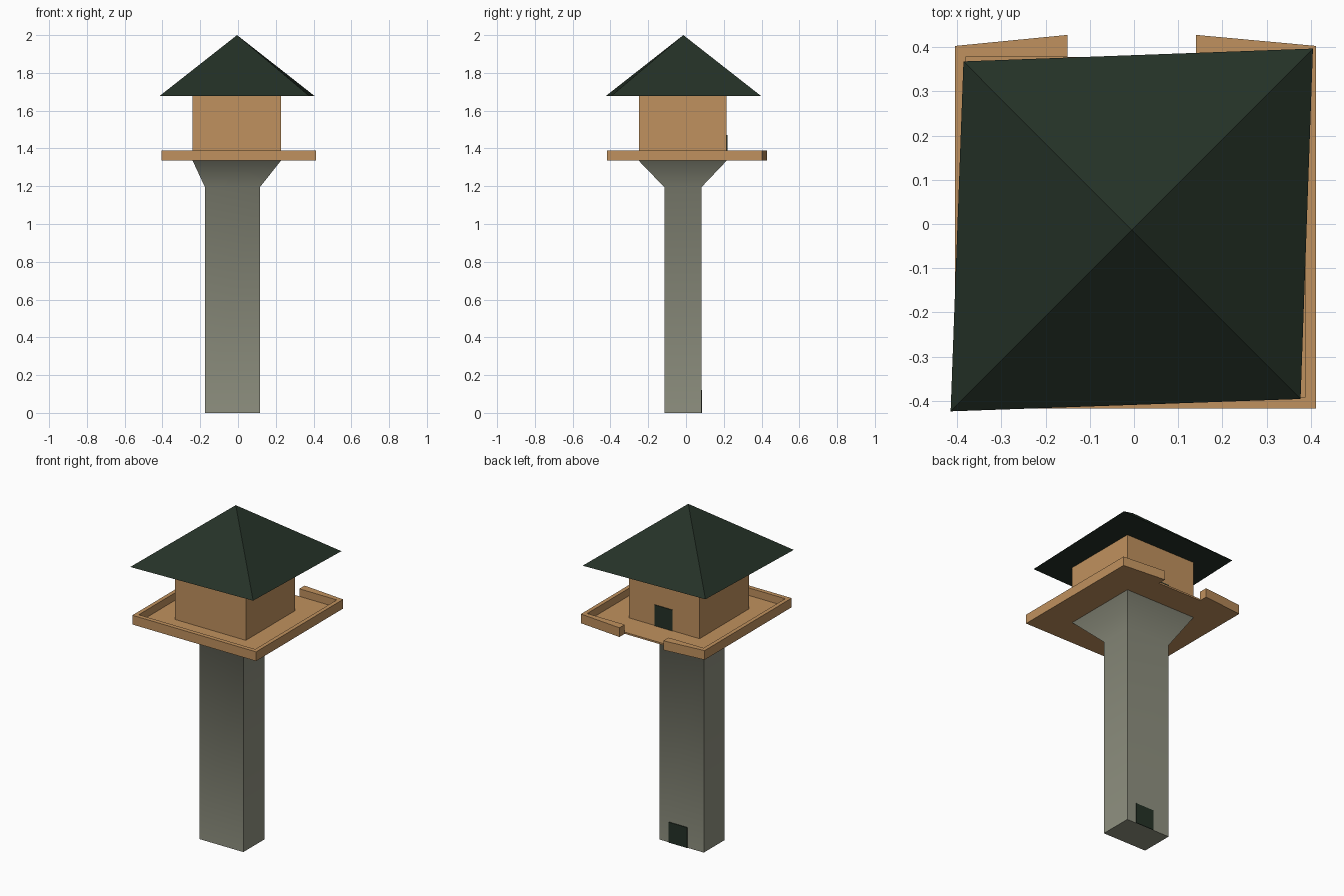
import bpy, bmesh, math

if "Cube" in bpy.data.objects:
    bpy.data.objects.remove(bpy.data.objects["Cube"])

def material(name, rgb):
    m = bpy.data.materials.new(name)
    m.diffuse_color = (*rgb, 1)
    m.use_nodes = True
    m.node_tree.nodes["Principled BSDF"].inputs["Base Color"].default_value = m.diffuse_color
    return m

STONE = material("grey stone", (0.28, 0.287, 0.22))
WOOD = material("tan wood", (0.53, 0.285, 0.112))
DARK = material("dark green", (0.018, 0.031, 0.02))

def loft(name, sections, mat):
    """Solid through stacked sections: (z, list of xy points); one point makes an apex."""
    bm = bmesh.new()
    rings = [[bm.verts.new((x, y, z)) for x, y in pts] for z, pts in sections]
    bm.faces.new(rings[0][::-1])
    for a, b in zip(rings, rings[1:]):
        n = len(a)
        for i in range(n):
            j = (i + 1) % n
            top = [b[0]] if len(b) == 1 else [b[j], b[i]]
            bm.faces.new([a[i], a[j]] + top)
    if len(rings[-1]) > 2:
        bm.faces.new(rings[-1])
    bmesh.ops.recalc_face_normals(bm, faces=bm.faces)
    me = bpy.data.meshes.new(name)
    bm.to_mesh(me)
    bm.free()
    me.materials.append(mat)
    ob = bpy.data.objects.new(name, me)
    bpy.context.collection.objects.link(ob)
    return ob

def rect(x0, x1, y0, y1):
    return [(x0, y0), (x1, y0), (x1, y1), (x0, y1)]

def prism(name, pts, z0, z1, mat):
    return loft(name, [(z0, pts), (z1, pts)], mat)

# Stone tower with a flared head
shaft = rect(-0.175, 0.116, -0.115, 0.082)
tower = loft("tower", [(0, shaft), (1.195, shaft),
                       (1.335, rect(-0.24, 0.227, -0.25, 0.215))], STONE)
bpy.context.view_layer.objects.active = tower
tower.select_set(True)
bpy.ops.object.shade_smooth_by_angle(angle=math.radians(55))

# Balcony floor and railings, open at the back
prism("balcony_floor", rect(-0.4, 0.405, -0.41, 0.378), 1.335, 1.345, WOOD)
prism("front_railing", rect(-0.405, 0.412, -0.418, -0.392), 1.335, 1.39, WOOD)
prism("left_railing", rect(-0.405, -0.381, -0.392, 0.378), 1.335, 1.39, WOOD)
prism("right_railing", rect(0.388, 0.412, -0.392, 0.378), 1.335, 1.39, WOOD)
for name, outer, inner in (("back_left_railing", -0.405, -0.15),
                           ("back_right_railing", 0.412, 0.14)):
    prism(name, [(outer, 0.378), (inner, 0.378), (inner, 0.428), (outer, 0.403)],
          1.335, 1.39, WOOD)

# Lookout room
prism("room", rect(-0.24, 0.227, -0.25, 0.215), 1.34, 1.68, WOOD)

# Slightly turned pyramid roof
loft("roof", [(1.678, [(-0.415, -0.424), (0.377, -0.396), (0.405, 0.397), (-0.386, 0.368)]),
              (2.0, [(-0.005, -0.014)])], DARK)

# Doors on the back
prism("upper_door", rect(-0.063, 0.055, 0.212, 0.219), 1.338, 1.47, DARK)
prism("lower_door", rect(-0.067, 0.056, 0.079, 0.086), 0, 0.122, DARK)
